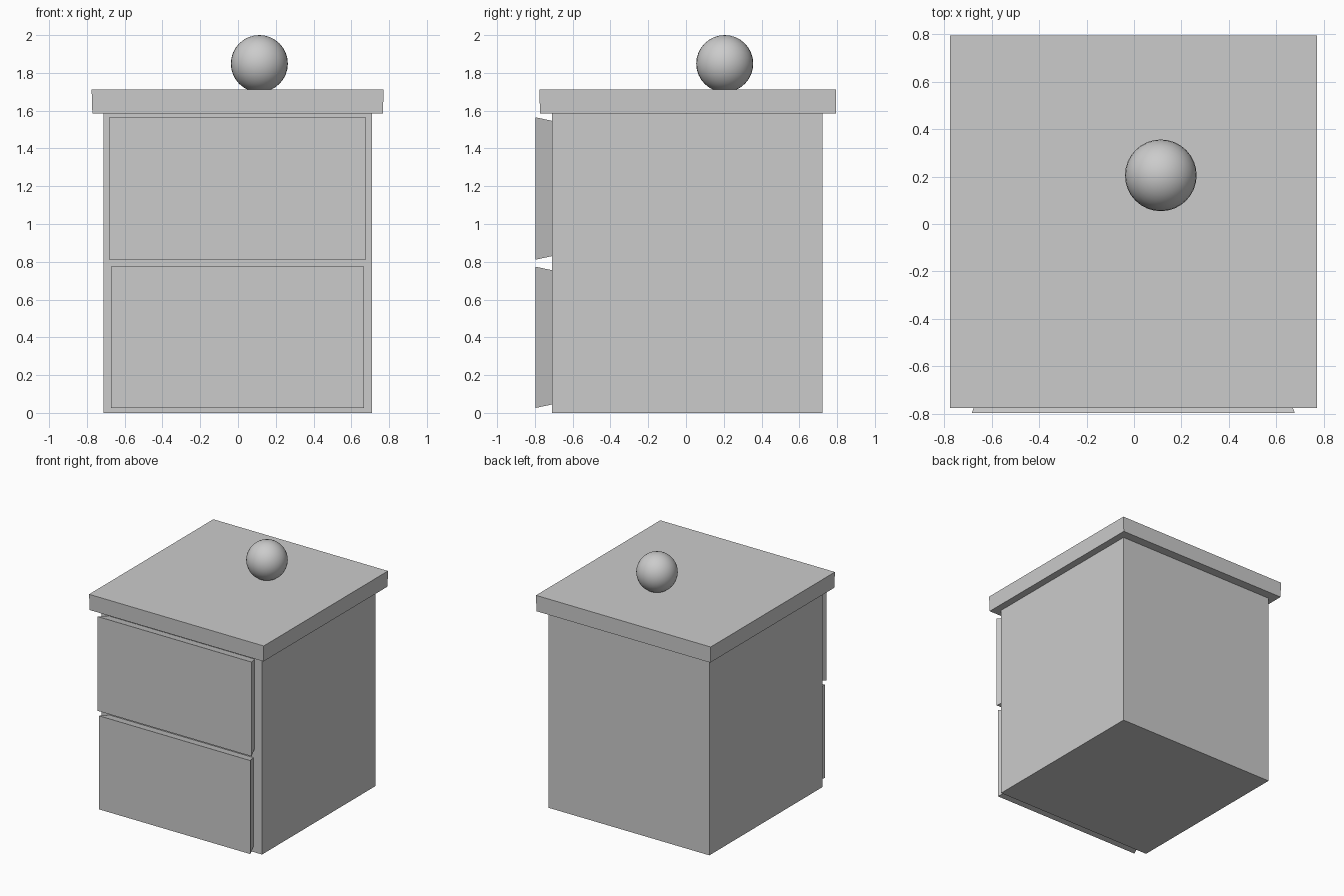
import bpy, bmesh

if "Cube" in bpy.data.objects:
    bpy.data.objects.remove(bpy.data.objects["Cube"])


def block(name, a, b):
    """Six-sided solid between two rectangular rings a and b (four points each)."""
    bm = bmesh.new()
    va = [bm.verts.new(p) for p in a]
    vb = [bm.verts.new(p) for p in b]
    bm.faces.new(va)
    bm.faces.new(vb)
    for i in range(4):
        j = (i + 1) % 4
        bm.faces.new((va[i], va[j], vb[j], vb[i]))
    bmesh.ops.recalc_face_normals(bm, faces=bm.faces)
    mesh = bpy.data.meshes.new(name)
    bm.to_mesh(mesh)
    bm.free()
    ob = bpy.data.objects.new(name, mesh)
    bpy.context.collection.objects.link(ob)
    return ob


def ring_z(x0, x1, y0, y1, z):
    return [(x0, y0, z), (x1, y0, z), (x1, y1, z), (x0, y1, z)]


def ring_y(cx, hx, cz, hz, y):
    return [(cx - hx, y, cz - hz), (cx + hx, y, cz - hz),
            (cx + hx, y, cz + hz), (cx - hx, y, cz + hz)]


# Cabinet body
block("cabinet_body", ring_z(-0.713, 0.709, -0.709, 0.723, 0),
      ring_z(-0.713, 0.709, -0.709, 0.723, 1.587))

# Overhanging top, very slightly flared upwards
block("table_top", ring_z(-0.771, 0.767, -0.773, 0.795, 1.585),
      ring_z(-0.775, 0.771, -0.776, 0.795, 1.711))

# Two drawer fronts that narrow towards the cabinet
for name, hx, cz, hz in (("upper_drawer", 0.681, 1.188, 0.377),
                         ("lower_drawer", 0.670, 0.400, 0.374)):
    block(name, ring_y(-0.003, hx, cz, hz, -0.797),
          ring_y(-0.003, hx * 0.95, cz, hz * 0.95, -0.709))

# Ball resting on the top
bpy.ops.mesh.primitive_uv_sphere_add(segments=32, ring_count=16, radius=0.151,
                                     location=(0.113, 0.205, 1.849))
bpy.context.object.name = "ball"
bpy.ops.object.shade_smooth()
